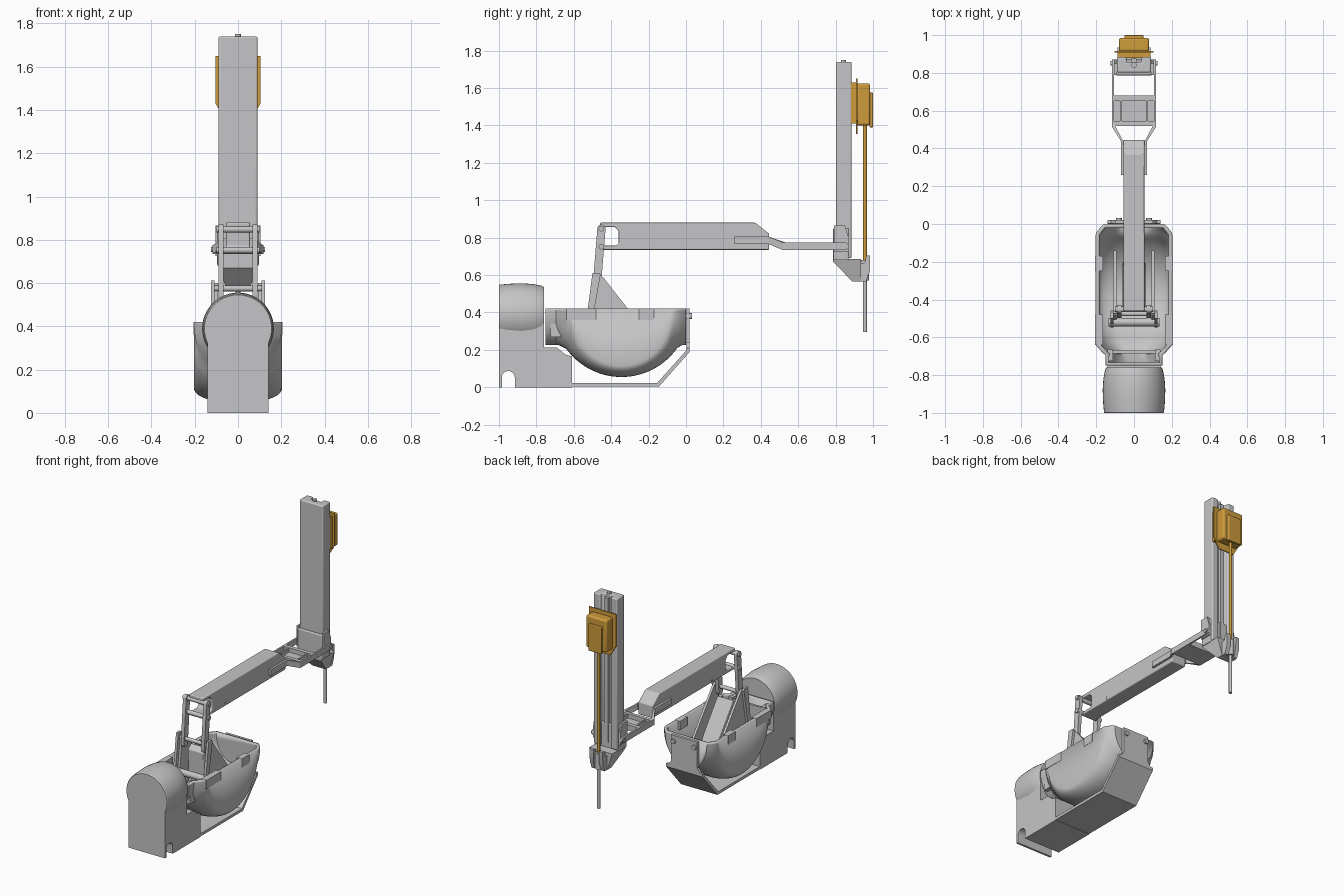
import bpy, bmesh, math
from mathutils import Vector

cube = bpy.data.objects.get("Cube")
if cube:
    bpy.data.objects.remove(cube)


def material(name, rgb):
    m = bpy.data.materials.new(name)
    m.use_nodes = True
    m.diffuse_color = (*rgb, 1)
    m.node_tree.nodes["Principled BSDF"].inputs["Base Color"].default_value = (*rgb, 1)
    return m


GREY = material("light grey", (0.56, 0.56, 0.57))
ORANGE = material("amber", (0.62, 0.33, 0.045))
parts = []


def finish(name, bm, mat=GREY, bevel=0, recalc=True):
    if recalc:
        bmesh.ops.recalc_face_normals(bm, faces=bm.faces)
    me = bpy.data.meshes.new(name)
    bm.to_mesh(me)
    bm.free()
    me.materials.append(mat)
    ob = bpy.data.objects.new(name, me)
    bpy.context.collection.objects.link(ob)
    if bevel:
        b = ob.modifiers.new("bevel", 'BEVEL')
        b.width, b.segments, b.limit_method = bevel, 3, 'ANGLE'
    parts.append(ob)
    return ob


def prism(name, pts, lo, hi, axis='x', mat=GREY, bevel=0):
    """Extrude a flat profile along one axis."""
    place = {'x': lambda p, h: (h, *p), 'y': lambda p, h: (p[0], h, p[1]),
             'z': lambda p, h: (*p, h)}[axis]
    bm = bmesh.new()
    a = [bm.verts.new(place(p, lo)) for p in pts]
    b = [bm.verts.new(place(p, hi)) for p in pts]
    bm.faces.new(a)
    bm.faces.new(b)
    for i in range(len(pts)):
        j = (i + 1) % len(pts)
        bm.faces.new((a[i], a[j], b[j], b[i]))
    return finish(name, bm, mat, bevel)


def box(name, x, y, z, mat=GREY, bevel=0):
    return prism(name, [(x[0], y[0]), (x[1], y[0]), (x[1], y[1]), (x[0], y[1])],
                 z[0], z[1], 'z', mat, bevel)


def arc(cx, cy, r, a0, a1, n=10):
    return [(cx + r * math.cos(math.radians(a0 + (a1 - a0) * i / n)),
             cy + r * math.sin(math.radians(a0 + (a1 - a0) * i / n))) for i in range(n + 1)]


def disc(name, c, r, lo, hi, axis, mat=GREY, n=20):
    return prism(name, arc(*c, r, 0, 360, n)[:-1], lo, hi, axis, mat)


def capsule(p, q, r):
    a = math.degrees(math.atan2(q[1] - p[1], q[0] - p[0]))
    return arc(*p, r, a + 90, a + 270) + arc(*q, r, a - 90, a + 90)


def pair(fn, name, pts, lo, hi, **kw):
    """Build a left and a right copy of a part extruded along x."""
    fn("left_" + name, pts, lo, hi, **kw)
    fn("right_" + name, pts, -hi, -lo, **kw)


def revolve_y(name, cz, stations, n=48):
    """Round body about a lengthwise axis, from (y, radius) stations."""
    bm = bmesh.new()
    rings = [[bm.verts.new((x, y, z)) for x, z in arc(0, cz, r, 0, 360, n)[:-1]]
             for y, r in stations]
    for r, s in zip(rings, rings[1:]):
        for i in range(n):
            bm.faces.new((r[i], r[(i + 1) % n], s[(i + 1) % n], s[i]))
    bm.faces.new(rings[0])
    bm.faces.new(rings[-1])
    return finish(name, bm)


# Motor housing: notched foot and barrel top
foot = [(-1, 0)] + [(-0.985, 0)] + arc(-0.95, 0.052, 0.035, 180, 0) + [(-0.915, 0)] + [
    (-0.61, 0), (-0.61, 0.165), (-0.645, 0.175), (-0.69, 0.212), (-0.76, 0.212),
    (-0.76, 0.39), (-1, 0.39)]
prism("motor_foot", foot, -0.14, 0.14)
revolve_y("motor_barrel", 0.39, [(-1, 0.155), (-0.995, 0.159), (-0.95, 0.163), (-0.88, 0.166),
                                 (-0.82, 0.162), (-0.775, 0.154), (-0.76, 0.147)])

# Bent support strap under the hull
strap = [(-0.62, 0.003), (-0.145, 0.003), (0.02, 0.19), (0.02, 0.21), (0.002, 0.21),
         (0.002, 0.197), (-0.155, 0.022), (-0.62, 0.022)]
prism("support_strap", strap, -0.14, 0.14)
prism("strap_tab", [(-0.13, 0.2), (0.13, 0.2), (0.1, 0.24), (0.1, 0.42), (-0.1, 0.42),
                    (-0.1, 0.24)], 0.002, 0.02, 'y')
for s in (-1, 1):
    disc("tab_bolt", (s * 0.08, 0.38), 0.016, 0.0, 0.032, 'y')

# Hollow hull lofted from U sections
TOP = 0.42


def drop(y, a, b):
    return b * math.sqrt(max(0, 1 - ((y + 0.345) / a) ** 2))


stations = [(-0.75, 0.15), (-0.695, 0.15), (-0.68, 0.168), (-0.64, 0.203)]
stations += [(-0.62 + 0.56 * i / 28, 0.204) for i in range(29)]
stations += [(-0.045, 0.2), (-0.02, 0.18), (0.0, 0.16)]
bm = bmesh.new()
rings = []
for y, w in stations:
    zs = min(TOP - drop(y, 0.275, 0.305), TOP - 0.01)
    zb = min(TOP - drop(y, 0.365, 0.365), 0.225)
    r = 0.13
    half = [(w, TOP), (w, zs)] + [(w - r + r * math.cos(t), zs - (zs - zb) * math.sin(t))
                                  for t in [math.pi / 2 * k / 10 for k in range(1, 11)]]
    section = half + [(-x, z) for x, z in reversed(half)]
    rings.append([bm.verts.new((x, y, z)) for x, z in section])
for a, b in zip(rings, rings[1:]):
    for i in range(len(a) - 1):
        bm.faces.new((a[i], a[i + 1], b[i + 1], b[i]))
bm.faces.new(rings[0])
bm.faces.new(rings[-1])
bmesh.ops.recalc_face_normals(bm, faces=bm.faces)
bm.normal_update()
low = min(bm.faces, key=lambda f: f.calc_center_median().z)
if low.normal.z < 0 is False or low.normal.z > 0:
    bmesh.ops.reverse_faces(bm, faces=bm.faces)
hull = finish("hull", bm, recalc=False)
shell = hull.modifiers.new("shell", 'SOLIDIFY')
shell.thickness, shell.offset = 0.022, -1

# Rim pads, bulkhead and brackets inside the hull
for s in (-1, 1):
    for y0, y1 in ((-0.64, -0.48), (-0.25, -0.17)):
        box("rim_pad", sorted((s * 0.165, s * 0.206)), (y0, y1), (0.36, 0.421))
    box("hull_bracket", sorted((s * 0.11, s * 0.14)), (-0.725, -0.665), (0.27, 0.41))
box("hull_bulkhead", (-0.14, 0.14), (-0.685, -0.67), (0.27, 0.4))

# Lower arm: rear bars, gusset plates, sloped drive box, upper links
pair(prism, "rear_bar", [(-0.547, 0.25), (-0.52, 0.25), (-0.457, 0.6), (-0.465, 0.612),
                         (-0.5, 0.612)], 0.108, 0.125)
pair(prism, "gusset_plate", [(-0.53, 0.2), (-0.14, 0.2), (-0.44, 0.585), (-0.46, 0.6),
                             (-0.475, 0.6)], 0.092, 0.108)
prism("drive_box", [(-0.46, 0.19), (-0.2, 0.19), (-0.28, 0.33), (-0.43, 0.53), (-0.465, 0.5)],
      -0.06, 0.06, bevel=0.005)
disc("lower_axle", (-0.52, 0.36), 0.022, -0.135, 0.135, 'x')
disc("gusset_axle", (-0.475, 0.575), 0.013, -0.125, 0.125, 'x')
pair(prism, "upper_link", capsule((-0.477, 0.54), (-0.452, 0.848), 0.022), 0.066, 0.09)
for z in (0.752, 0.848):
    disc("link_pin", (-0.452, z), 0.015, -0.1, 0.1, 'x')

# Main beam with an open rear fork
beam = [(-0.46, 0.88), (0.37, 0.88), (0.445, 0.82), (0.445, 0.735), (-0.46, 0.735),
        (-0.46, 0.757), (-0.375, 0.757), (-0.36, 0.77), (-0.36, 0.835), (-0.38, 0.857),
        (-0.46, 0.857)]
prism("main_beam", beam, -0.055, 0.055, bevel=0.006)
disc("beam_pin", (-0.21, 0.753), 0.01, -0.058, 0.058, 'x')

# Fork: side plates, splayed arms and tray
pair(prism, "fork_plate", [(0.26, 0.766), (0.445, 0.766), (0.445, 0.807), (0.26, 0.807)],
     0.055, 0.07)
for s in (-1, 1):
    bend = [(0.058, 0.44), (0.07, 0.44), (0.117, 0.515), (0.117, 0.53), (0.105, 0.53)]
    sweep = prism("fork_bend", [(s * x, y) for x, y in bend], 0.735, 0.775, 'z')
    for v in sweep.data.vertices:
        if v.co.y < 0.45:
            v.co.z += 0.031
pair(prism, "fork_arm", [(0.515, 0.735)] + arc(0.85, 0.755, 0.02, -90, 90) + [(0.515, 0.775)],
     0.105, 0.117)
box("tray_floor", (-0.106, 0.106), (0.52, 0.68), (0.735, 0.745))
for y0, y1 in ((0.52, 0.545), (0.652, 0.68)):
    box("tray_wall", (-0.106, 0.106), (y0, y1), (0.74, 0.775))
for x in (-0.075, 0.065):
    box("tray_rail", (x, x + 0.01), (0.54, 0.66), (0.74, 0.77))
disc("fork_pin", (0.85, 0.755), 0.012, -0.124, 0.124, 'x')

# Column with a rear groove, collar and top screw
prism("column", [(-0.09, 0.802), (0.09, 0.802), (0.09, 0.885), (0.04, 0.885), (0.04, 0.855),
                 (-0.04, 0.855), (-0.04, 0.885), (-0.09, 0.885)], 0.69, 1.74, 'z', bevel=0.008)
box("column_rail", (-0.014, 0.014), (0.85, 0.875), (0.72, 1.72))
box("column_collar", (-0.096, 0.096), (0.787, 0.87), (0.68, 0.85), bevel=0.006)
pair(prism, "collar_ear", [(0.79, 0.725), (0.87, 0.725), (0.87, 0.8), (0.85, 0.865),
                           (0.79, 0.865)], 0.09, 0.105)
disc("top_screw", (0, 0.842), 0.014, 1.73, 1.75, 'z')

# Tapered nose and tool clamp below the column
nose = prism("column_nose", [(0.787, 0.685), (0.787, 0.67), (0.89, 0.565), (0.935, 0.565),
                             (0.935, 0.685)], -0.088, 0.088)
for v in nose.data.vertices:
    if v.co.z < 0.6:
        v.co.x *= 0.58
pair(prism, "clamp_jaw", [(0.89, 0.565), (0.962, 0.565), (0.983, 0.62), (0.985, 0.705),
                          (0.965, 0.705), (0.955, 0.665), (0.89, 0.665)], 0.022, 0.05)
disc("clamp_sleeve", (0, 0.957), 0.022, 0.57, 0.68, 'z')
disc("needle", (0, 0.957), 0.011, 0.295, 0.6, 'z')

# Amber drive unit and rod
disc("drive_rod", (0, 0.957), 0.01, 0.62, 1.42, 'z', ORANGE)
flange = [(-0.06, 1.355), (0.06, 1.355), (0.104, 1.43), (0.104, 1.65), (-0.104, 1.65),
          (-0.104, 1.43)]
prism("drive_flange", flange, 0.909, 0.916, 'y', ORANGE)
box("drive_mount", (-0.088, 0.088), (0.88, 0.91), (1.41, 1.63), ORANGE)
box("drive_body", (-0.08, 0.08), (0.912, 0.985), (1.4, 1.625), ORANGE, 0.012)
box("drive_cover", (-0.05, 0.05), (0.98, 1.0), (1.39, 1.575), ORANGE, 0.005)

# Smooth the round parts, keep the edges sharp
bpy.ops.object.select_all(action='DESELECT')
for ob in parts:
    ob.select_set(True)
bpy.context.view_layer.objects.active = parts[0]
bpy.ops.object.shade_smooth_by_angle(angle=math.radians(30))
